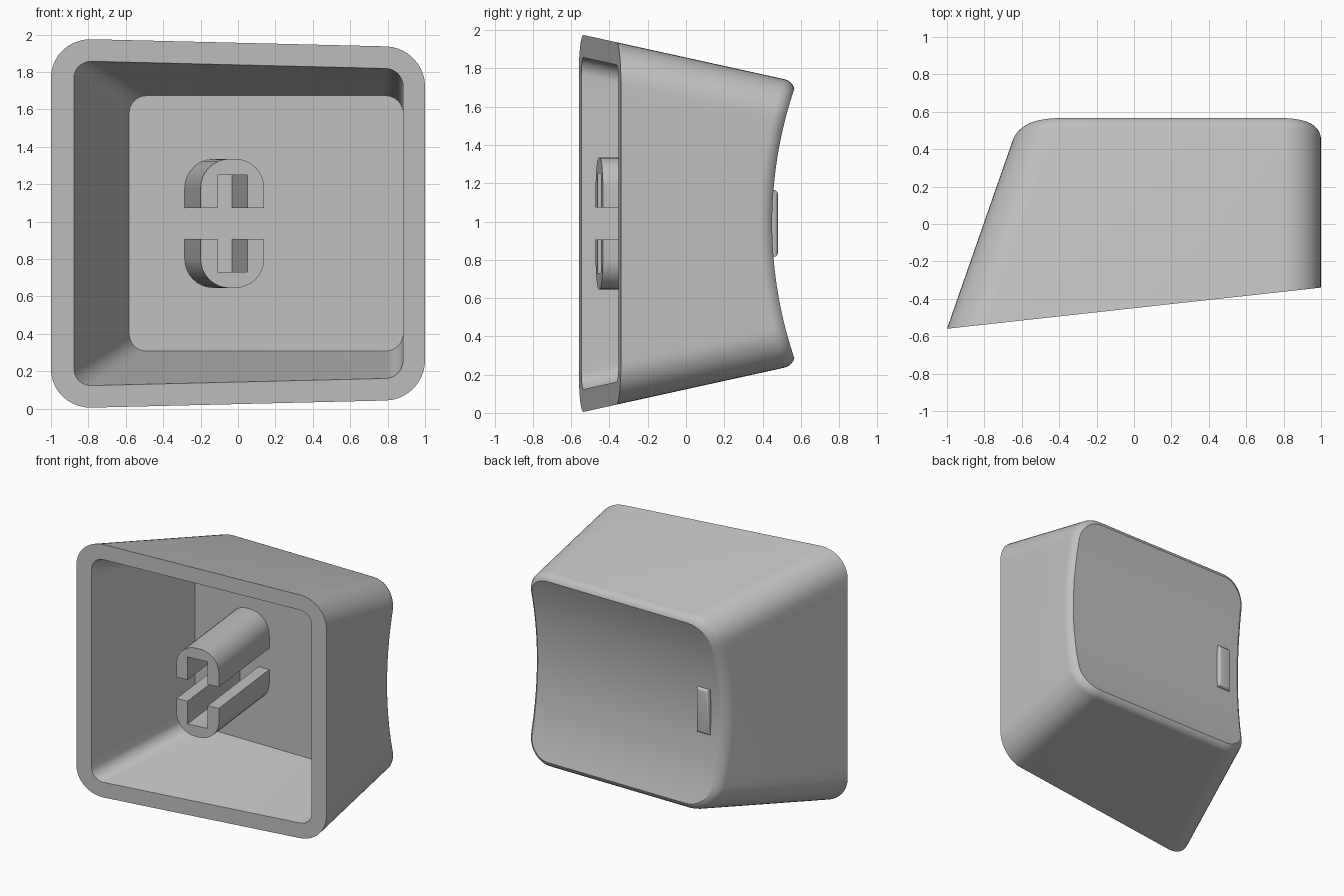
import bpy, bmesh, math

if "Cube" in bpy.data.objects:
    bpy.data.objects.remove(bpy.data.objects["Cube"])

CZ = 0.99          # height of the cap's centre line
FLOOR_Y = 0.30     # depth of the hollow
WALL = 0.118       # wall thickness
SLOPE = 0.11       # tilt of the open rim

grey = bpy.data.materials.new("plain grey")
grey.diffuse_color = (0.53, 0.53, 0.53, 1)
grey.use_nodes = True
grey.node_tree.nodes["Principled BSDF"].inputs["Base Color"].default_value = grey.diffuse_color


def rim(x, z):
    return -0.56 + SLOPE * (x + 1)


def dish(z):
    return 0.45 + 2.19 - math.sqrt(2.19 ** 2 - z * z)


def finish(name, bm):
    bmesh.ops.recalc_face_normals(bm, faces=bm.faces)
    mesh = bpy.data.meshes.new(name)
    bm.to_mesh(mesh)
    bm.free()
    mesh.materials.append(grey)
    ob = bpy.data.objects.new(name, mesh)
    bpy.context.collection.objects.link(ob)
    return ob


def smooth(ob, angle=25):
    bpy.ops.object.select_all(action='DESELECT')
    ob.select_set(True)
    bpy.context.view_layer.objects.active = ob
    bpy.ops.object.shade_smooth_by_angle(angle=math.radians(angle))


# Half of a rounded rectangle, top to bottom: (side position, cos, sin)
N, M = 10, 20
half = [(1, math.cos(a), math.sin(a))
        for a in (math.pi / 2 * (1 - i / N) for i in range(N + 1))]
half += [(1 - 2 * i / M, 1, 0) for i in range(1, M)]
half += [(-s, c, -d) for s, c, d in reversed(half[:N + 1])]
H = len(half)
outline = [(1, p) for p in half] + [(-1, p) for p in reversed(half)]


def ring(bm, inset, depth):
    """Tapered section; depth(x, z) places each point along y."""
    verts = []
    for side, (s, c, d) in outline:
        y = 0.0
        for _ in range(12):
            r = 0.21 - inset
            h = 0.99 - 0.22 * (y + 0.56) - inset
            left = -1 + 0.349 * (y + 0.56) + inset
            x = (1 - inset - r + r * c) if side > 0 else (left + r - r * c)
            z = s * (h - r) + r * d
            y = depth(x, z)
        verts.append(bm.verts.new((x, y, z + CZ)))
    return verts


def bridge(bm, a, b):
    n = len(a)
    for i in range(n):
        j = (i + 1) % n
        bm.faces.new((a[i], a[j], b[j], b[i]))


def cap(bm, a):
    """Close a ring with strips running from side to side."""
    n = len(a)
    for i in range(H - 1):
        bm.faces.new((a[i], a[i + 1], a[n - 2 - i], a[n - 1 - i]))


# Hollow shell: floor, inner wall, rim, outer wall, rounded lip, dished face
bm = bmesh.new()
rings = [ring(bm, WALL, lambda x, z: FLOOR_Y),
         ring(bm, WALL, rim),
         ring(bm, 0, rim)]
T = math.radians(55)
for k in range(7):
    t = T * k / 6
    drop = 0.07 * (1 - math.sin(t) / math.sin(T))
    rings.append(ring(bm, 0.09 * (1 - math.cos(t)),
                      lambda x, z, drop=drop: dish(z) - drop))
for a, b in zip(rings, rings[1:]):
    bridge(bm, a, b)
cap(bm, rings[0])
cap(bm, rings[-1])
smooth(finish("cap_shell", bm))

# Stem: two mirrored U-shaped prongs, square to the tilted rim
R = 0.155
arc = [(i * math.pi / 16) for i in range(9)]
prong = [(0.17, 0.083)]
prong += [(0.17 - R + R * math.cos(a), 0.345 - R + R * math.sin(a)) for a in arc]
prong += [(-x, z) for x, z in reversed(prong)]
prong += [(-0.08, 0.083), (-0.08, 0.26), (0.08, 0.26), (0.08, 0.083)]
for name, sign in (("upper_stem_prong", 1), ("lower_stem_prong", -1)):
    bm = bmesh.new()
    front, back = [], []
    for px, pz in prong:
        x, z = px - 0.03, CZ + sign * pz
        y = rim(x, z)
        front.append(bm.verts.new((x, y, z)))
        back.append(bm.verts.new((x - SLOPE * (FLOOR_Y + 0.01 - y), FLOOR_Y + 0.01, z)))
    bridge(bm, front, back)
    bm.faces.new(front)
    bm.faces.new(back)
    smooth(finish(name, bm))

# Raised finger bar on the dished face
bm = bmesh.new()
bmesh.ops.create_cube(bm, size=1)
for v in bm.verts:
    v.co = (-0.475 + 0.11 * v.co.x, 0.445 + 0.07 * v.co.y, CZ + 0.35 * v.co.z)
edges = [e for e in bm.edges if all(v.co.y > 0.45 for v in e.verts)]
bmesh.ops.bevel(bm, geom=edges, offset=0.022, segments=4, profile=0.5, affect='EDGES')
smooth(finish("finger_bar", bm), 30)
